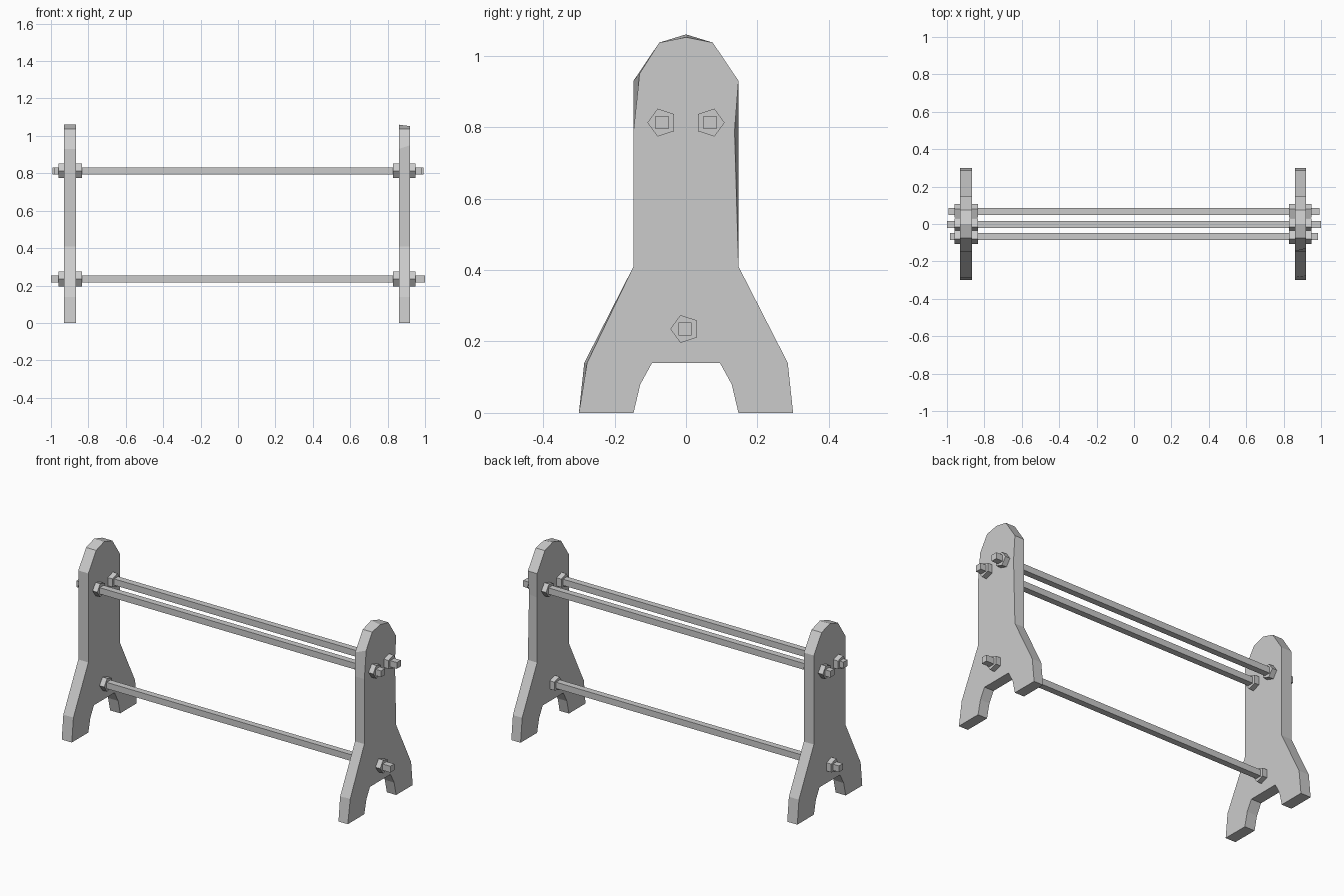
import bpy
import bmesh
from math import cos, sin, tau, pi

cube = bpy.data.objects.get("Cube")
if cube:
    bpy.data.objects.remove(cube, do_unlink=True)

# Plain grey for the whole rack
grey = bpy.data.materials.new("plain grey")
grey.use_nodes = True
grey.diffuse_color = (0.6, 0.6, 0.6, 1)
grey.node_tree.nodes["Principled BSDF"].inputs["Base Color"].default_value = (0.6, 0.6, 0.6, 1)


def loft(name, outline_a, x_a, outline_b, x_b):
    """Solid between two matching (y, z) outlines lying at x_a and x_b."""
    bm = bmesh.new()
    a = [bm.verts.new((x_a, y, z)) for y, z in outline_a]
    b = [bm.verts.new((x_b, y, z)) for y, z in outline_b]
    bm.faces.new(a)
    bm.faces.new(b[::-1])
    for i in range(len(a)):
        j = (i + 1) % len(a)
        bm.faces.new((a[j], a[i], b[i], b[j]))
    bmesh.ops.recalc_face_normals(bm, faces=bm.faces)
    mesh = bpy.data.meshes.new(name)
    bm.to_mesh(mesh)
    bm.free()
    mesh.materials.append(grey)
    obj = bpy.data.objects.new(name, mesh)
    bpy.context.collection.objects.link(obj)
    return obj


def polygon(y, z, radius, sides, turn):
    return [(y + radius * cos(turn + tau * i / sides),
             z + radius * sin(turn + tau * i / sides)) for i in range(sides)]


# Half outline of an end panel, from the foot arch up to the rounded top
half = [(0.095, 0.14), (0.128, 0.08), (0.147, 0), (0.3, 0), (0.285, 0.14),
        (0.147, 0.41), (0.147, 0.79), (0.147, 0.93), (0.075, 1.037)]
outline = half + [(0, 1.06)] + [(-y, z) for y, z in reversed(half)]

# Outer face of the left panel has slightly worn edges
worn = list(outline)
worn[half.index((0.147, 0.79))] = (0.136, 0.79)
worn[outline.index((-0.147, 0.93))] = (-0.13, 0.95)
worn[outline.index((-0.285, 0.14))] = (-0.277, 0.14)
worn[outline.index((0, 1.06))] = (0, 1.052)

panels = {"right": (-0.93, -0.865), "left": (0.86, 0.92)}
loft("right_end_panel", outline, -0.93, outline, -0.865)
loft("left_end_panel", outline, 0.86, worn, 0.92)

# Square rods, each clamped by pentagonal nuts on both faces of each panel
rods = [("front_upper", -0.067, 0.813, 0.985, pi),
        ("back_upper", 0.067, 0.813, 0.993, 0),
        ("lower", -0.003, 0.235, 1.0, pi)]
for label, y, z, reach, turn in rods:
    section = polygon(y, z, 0.026, 4, pi / 4)
    loft(label + "_rod", section, -reach, section, reach)
    nut = polygon(y, z, 0.041, 5, turn)
    for side, (low, high) in panels.items():
        for place, x0, x1 in (("low", low - 0.03, low), ("high", high, high + 0.03)):
            inner = (place == "high") == (side == "right")
            name = f"{label}_{side}_{'inner' if inner else 'outer'}_nut"
            loft(name, nut, x0, nut, x1)
